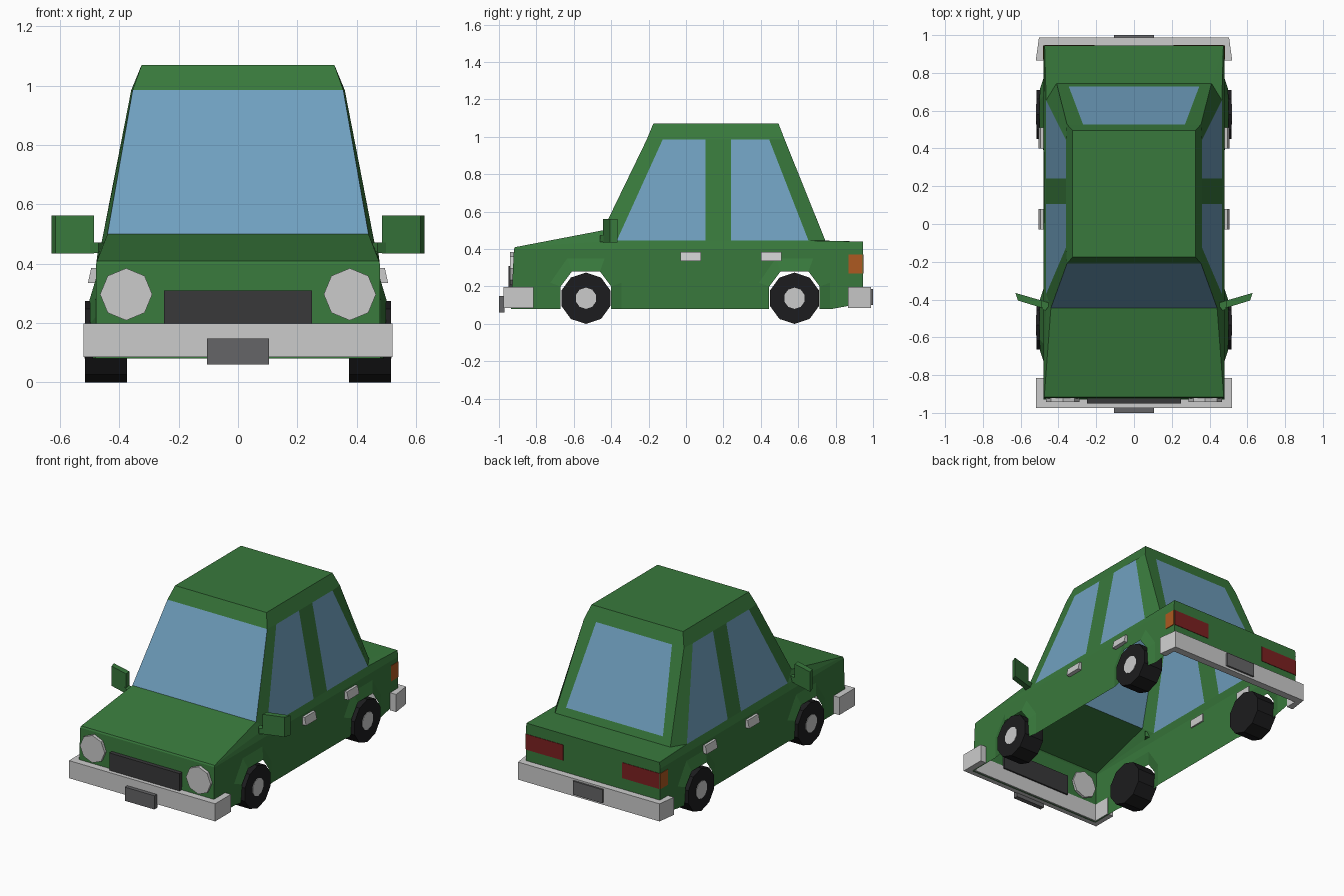
import bpy, bmesh
from math import sin, cos, pi
from mathutils import Vector

if "Cube" in bpy.data.objects:
    bpy.data.objects.remove(bpy.data.objects["Cube"])


def material(name, r, g, b):
    m = bpy.data.materials.new(name)
    m.diffuse_color = (r, g, b, 1)
    m.use_nodes = True
    m.node_tree.nodes["Principled BSDF"].inputs["Base Color"].default_value = m.diffuse_color
    return m


GREEN = material("green_paint", 0.04, 0.19, 0.045)
GLASS = material("window_glass", 0.16, 0.35, 0.52)
BLACK = material("rubber", 0.012, 0.012, 0.013)
DARK = material("dark_trim", 0.04, 0.04, 0.042)
PLATE = material("plate_grey", 0.13, 0.13, 0.135)
RED = material("red_lens", 0.2, 0.015, 0.015)
ORANGE = material("orange_lens", 0.42, 0.1, 0.015)


def finish(bm, name, mats=(), mirror=False):
    mesh = bpy.data.meshes.new(name)
    bm.to_mesh(mesh)
    bm.free()
    for m in mats:
        mesh.materials.append(m)
    ob = bpy.data.objects.new(name, mesh)
    bpy.context.collection.objects.link(ob)
    if mirror:
        ob.modifiers.new("Mirror", 'MIRROR')
    return ob


def extrude(name, loop, vec, mat=None, mirror=False):
    """Solid made by sweeping a flat outline along a vector."""
    bm = bmesh.new()
    face = bm.faces.new([bm.verts.new(p) for p in loop])
    ext = bmesh.ops.extrude_face_region(bm, geom=[face], use_keep_orig=True)
    verts = [v for v in ext['geom'] if isinstance(v, bmesh.types.BMVert)]
    bmesh.ops.translate(bm, vec=Vector(vec), verts=verts)
    bmesh.ops.recalc_face_normals(bm, faces=bm.faces)
    return finish(bm, name, [mat] if mat else [], mirror)


def box(name, x, y, z, mat=None, mirror=False):
    loop = [(x[0], y[0], z[0]), (x[1], y[0], z[0]), (x[1], y[1], z[0]), (x[0], y[1], z[0])]
    return extrude(name, loop, (0, 0, z[1] - z[0]), mat, mirror)


def ring(n, r):
    return [(r * sin(2 * pi * i / n), r * cos(2 * pi * i / n)) for i in range(n)]


# Body shell: open underneath, windows are panes in the same skin
bm = bmesh.new()


def flip(p):
    return (-p[0], p[1], p[2])


def face(pts, glass):
    bm.faces.new([bm.verts.new(p) for p in pts]).material_index = glass


def panel(*pts, glass=0):
    face(pts, glass)
    face([flip(p) for p in reversed(pts)], glass)


def span(a, b, glass=0):
    face([a, b, flip(b), flip(a)], glass)


hood_f, hood_r = (.475, -.915, .41), (.44, -.445, .5)
shield_top = (.355, -.21, .985)
roof_f, roof_r = (.325, -.175, 1.07), (.325, .495, 1.07)
rear_top, rear_base = (.355, .528, .985), (.41, .745, .445)
pane_top, pane_base = (.27, .528, .985), (.345, .727, .49)
trunk_r = (.473, .945, .44)
belt = [(.465, y, .445) for y in (-.37, .105, .24, .655)]
eave = [(.36, y, .985) for y in (-.125, .105, .24, .445)]
side_f, side_m, side_r = (.478, -.92, .4), (.478, -.37, .4), (.478, .945, .4)
nose_b, tail_b = (.48, -.935, .08), (.475, .945, .11)

# Centre strip: nose, hood, windscreen, roof, rear glass, trunk, tail
span(nose_b, side_f)
span(side_f, hood_f)
span(hood_f, hood_r)
span(hood_r, shield_top, glass=1)
span(shield_top, roof_f)
span(roof_f, roof_r)
span(roof_r, rear_top)
span(pane_top, pane_base, glass=1)
span(pane_base, rear_base)
panel(rear_top, pane_top, pane_base, rear_base)
span(rear_base, trunk_r)
panel(rear_base, belt[3], trunk_r)
span(trunk_r, side_r)
span(side_r, tail_b)

# Cabin sides: pillars and side windows
panel(hood_r, belt[0], eave[0], shield_top)
for i in range(3):
    panel(belt[i], belt[i + 1], eave[i + 1], eave[i], glass=int(i != 1))
panel(belt[3], rear_base, rear_top, eave[3])
panel(shield_top, *eave, rear_top, roof_r, roof_f)

# Shoulders
panel(hood_f, hood_r, belt[0])
panel(hood_f, belt[0], side_m, side_f)
panel(side_m, *belt, trunk_r, side_r)

# Lower sides with flared wheel arches
OUTER = [(.19, .08, .48), (.19, .22, .48), (.1, .35, .479)]
INNER = [(.135, .08, .49), (.135, .2, .498), (.075, .28, .5)]


def arch(cy, half):
    rear = [(x, cy + d, z) for d, z, x in half]
    return rear + [(x, cy - d, z) for d, z, x in reversed(half)]


WHEELS = {"front": -.535, "rear": .58}
panel(side_f, side_r, tail_b, (.478, .78, .08),
      *arch(WHEELS["rear"], OUTER), *arch(WHEELS["front"], OUTER), nose_b)
for cy in WHEELS.values():
    o, n = arch(cy, OUTER), arch(cy, INNER)
    for i in range(5):
        panel(o[i], o[i + 1], n[i + 1], n[i])
bmesh.ops.remove_doubles(bm, verts=bm.verts, dist=0.0005)
bmesh.ops.recalc_face_normals(bm, faces=bm.faces)
finish(bm, "body_shell", [GREEN, GLASS])

# Wheels and hubs
for end, cy in WHEELS.items():
    extrude(end + "_tyre", [(.375, cy + a, .137 + b) for a, b in ring(10, .137)],
            (.14, 0, 0), BLACK, True)
    extrude(end + "_hub", [(.5, cy + a, .137 + b) for a, b in ring(10, .057)],
            (.018, 0, 0), None, True)

# Wrap-around bumpers
front_u = [(-.52, -.975), (.52, -.975), (.52, -.815), (.475, -.815),
           (.475, -.925), (-.475, -.925), (-.475, -.815), (-.52, -.815)]
rear_u = [(-.503, .988), (.503, .988), (.52, .865), (.475, .865),
          (.475, .94), (-.475, .94), (-.475, .865), (-.52, .865)]
for name, u in (("front_bumper", front_u), ("rear_bumper", rear_u)):
    extrude(name, [(x, y, .085) for x, y in u], (0, 0, .113))

# Blank plates, grille
box("front_plate", (-.105, .105), (-1, -.97), (.06, .148), PLATE)
box("rear_plate", (-.105, .105), (.98, 1), (.1, .187), PLATE)
box("grille", (-.25, .25), (-.95, -.915), (.18, .31), DARK)

# Headlights and tail lights
extrude("headlight", [(.377 + a, -.942, .297 + b) for a, b in ring(8, .088)],
        (0, .03, 0), None, True)
box("tail_light", (.21, .474), (.94, .948), (.27, .37), RED, True)
box("side_marker", (.472, .481), (.87, .944), (.27, .37), ORANGE, True)

# Door handles
for name, y in (("front_handle", -.03), ("rear_handle", .4)):
    extrude(name, [(.47, y, .335), (.506, y, .335), (.495, y, .385), (.47, y, .385)],
            (0, .11, 0), None, True)

# Door mirrors and their arms
extrude("door_mirror", [(.485, -.445, .435), (.615, -.405, .435), (.628, -.365, .435),
                        (.49, -.405, .435)], (0, 0, .127), GREEN, True)
extrude("mirror_arm", [(.44, -.42, .437), (.47, -.46, .437), (.5, -.44, .437),
                       (.49, -.405, .437)], (0, 0, .035), GREEN, True)
